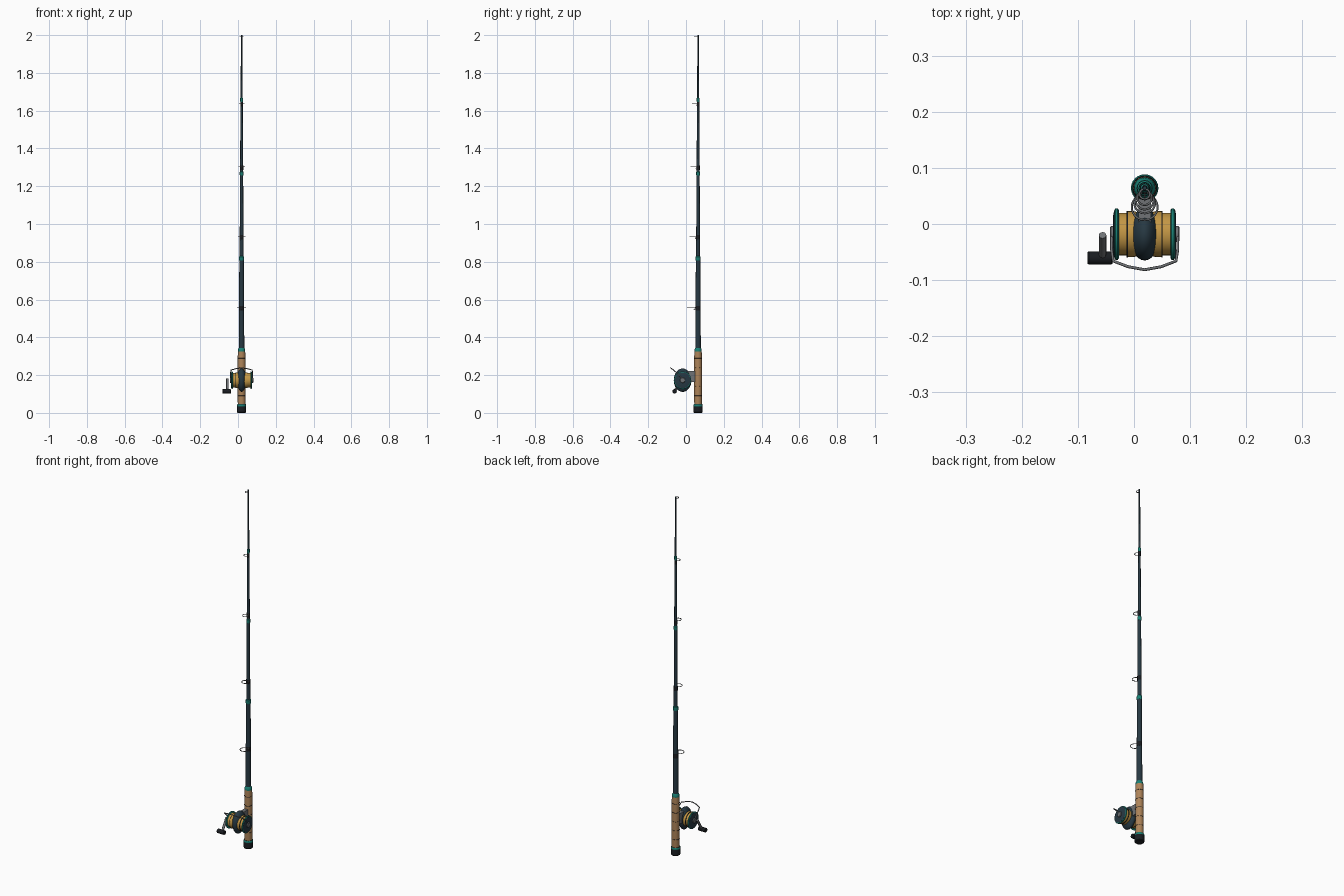
import bpy, math
from mathutils import Vector

if "Cube" in bpy.data.objects:
    bpy.data.objects.remove(bpy.data.objects["Cube"])

RX, RY = 0.019, 0.064                      # rod axis
REEL = Vector((0.019, -0.018, 0.173))      # reel centre


def mat(name, c):
    m = bpy.data.materials.new(name)
    m.diffuse_color = (*c, 1)
    m.use_nodes = True
    m.node_tree.nodes["Principled BSDF"].inputs["Base Color"].default_value = m.diffuse_color
    return m


NAVY = mat("navy", (0.02, 0.04, 0.055))
BLACK = mat("black", (0.01, 0.012, 0.015))
GOLD = mat("gold", (0.55, 0.31, 0.06))
CORK = mat("cork", (0.42, 0.23, 0.10))
TEAL = mat("teal", (0.01, 0.22, 0.18))
METAL = mat("metal", (0.16, 0.17, 0.18))


def finish(ob, name, m, angle=35):
    ob.name = name
    ob.data.materials.append(m)
    bpy.ops.object.select_all(action='DESELECT')
    ob.select_set(True)
    bpy.context.view_layer.objects.active = ob
    bpy.ops.object.shade_smooth_by_angle(angle=math.radians(angle))
    return ob


def lathe(name, prof, m, loc=(RX, RY, 0), axis='Z', n=24):
    """Closed solid of revolution from (radius, height) points."""
    verts, faces = [], []
    for r, h in prof:
        for i in range(n):
            a = 2 * math.pi * i / n
            c, s = r * math.cos(a), r * math.sin(a)
            verts.append((c, s, h) if axis == 'Z' else (h, c, s))
    for j in range(len(prof) - 1):
        for i in range(n):
            k = (i + 1) % n
            faces.append((j * n + i, j * n + k, (j + 1) * n + k, (j + 1) * n + i))
    faces.append(tuple(reversed(range(n))))
    faces.append(tuple(range((len(prof) - 1) * n, len(prof) * n)))
    me = bpy.data.meshes.new(name)
    me.from_pydata(verts, [], faces)
    ob = bpy.data.objects.new(name, me)
    bpy.context.collection.objects.link(ob)
    ob.location = loc
    return finish(ob, name, m)


def torus(name, loc, R, r, m, rot=(0, 0, 0)):
    bpy.ops.mesh.primitive_torus_add(location=loc, rotation=rot, major_radius=R, minor_radius=r,
                                     major_segments=28, minor_segments=8)
    return finish(bpy.context.object, name, m, 60)


def wire(name, pts, r, m):
    cu = bpy.data.curves.new(name, 'CURVE')
    cu.dimensions = '3D'
    cu.bevel_depth, cu.bevel_resolution, cu.use_fill_caps = r, 2, True
    sp = cu.splines.new('POLY')
    sp.points.add(len(pts) - 1)
    for p, q in zip(sp.points, pts):
        p.co = (*q, 1)
    ob = bpy.data.objects.new(name, cu)
    bpy.context.collection.objects.link(ob)
    cu.materials.append(m)
    return ob


# Butt cap, cork grip and trim
lathe("butt_cap", [(0.021, 0), (0.024, 0.004), (0.024, 0.034), (0.022, 0.046)], BLACK)
lathe("butt_trim", [(0.0235, 0.034), (0.0245, 0.036), (0.0245, 0.042), (0.0225, 0.045)], TEAL)
lathe("cork_grip", [(0.020, 0.044), (0.0205, 0.06), (0.0205, 0.30), (0.019, 0.328)], CORK)
for i in range(5):
    torus(f"grip_groove_{i + 1}", (RX, RY, 0.09 + 0.05 * i), 0.0202, 0.0011, BLACK)
lathe("grip_collar", [(0.019, 0.324), (0.0195, 0.328), (0.018, 0.338), (0.014, 0.345)], TEAL)

# Telescoping rod sections with collars at the joints
sections = [(0.34, 0.82, 0.0145, 0.0120), (0.82, 1.27, 0.0105, 0.0085),
            (1.27, 1.66, 0.0080, 0.0060), (1.66, 2.0, 0.0055, 0.0035)]
for i, (z0, z1, r0, r1) in enumerate(sections):
    lathe(f"rod_section_{i + 1}", [(r0, z0 - 0.01), (r1, z1)], NAVY, n=16)
    if i < 3:
        c = r1 + 0.0015
        lathe(f"joint_collar_{i + 1}", [(c - .001, z1 - 0.014), (c, z1 - 0.011),
                                        (c, z1 + 0.006), (c - 0.003, z1 + 0.010)], TEAL, n=16)

# Line guides
for i, (z, R, rr) in enumerate([(0.56, 0.023, 0.013), (0.935, 0.0185, 0.010), (1.305, 0.016, 0.008),
                                (1.64, 0.013, 0.006), (1.991, 0.009, 0.0035)]):
    front = RY - rr
    cy = front - R + 0.002
    torus(f"guide_ring_{i + 1}", (RX, cy, z), R, 0.0018, METAL)
    wire(f"guide_foot_{i + 1}", [(RX, front + 0.003, z - 0.014), (RX, cy + R * 0.25 + 0.006, z - 0.014),
                                 (RX, cy + R, z)], 0.0016, METAL)
    if i < 4:
        lathe(f"guide_wrap_{i + 1}", [(rr + .0008, z - 0.018), (rr + .0008, z + 0.006)], BLACK, n=16)

# Reel foot and stem
bpy.ops.mesh.primitive_cube_add(size=1, location=(RX, 0.024, 0.193))
stem = bpy.context.object
stem.scale = (0.022, 0.054, 0.058)
bev = stem.modifiers.new("bevel", 'BEVEL')
bev.width, bev.segments = 0.004, 2
finish(stem, "reel_stem", METAL)

# Reel body: rounded housing, tapering to the bottom
bpy.ops.mesh.primitive_uv_sphere_add(segments=28, ring_count=16, radius=1, location=REEL)
body = bpy.context.object
for v in body.data.vertices:
    t = 1 - 0.2 * max(0, -v.co.z)
    v.co = (v.co.x * 0.027 * t, v.co.y * 0.047, v.co.z * 0.062)
finish(body, "reel_body", NAVY, 60)

# Spools, rims, end caps and pivot hubs on both sides
for s, side in ((-1, "left"), (1, "right")):
    def part(name, prof, m):
        prof = prof if s > 0 else [(r, -h) for r, h in reversed(prof)]
        lathe(f"{side}_{name}", prof, m, REEL, 'X', 28)
    part("spool", [(0.036, 0), (0.041, 0.020), (0.041, 0.030), (0.038, 0.032), (0.038, 0.050)], GOLD)
    part("spool_band", [(0.0415, 0.030), (0.0415, 0.032)], BLACK)
    part("rim", [(0.043, 0.046), (0.046, 0.048), (0.046, 0.052), (0.043, 0.054)], TEAL)
    part("end_cap", [(0.042, 0.047), (0.042, 0.0545), (0.034, 0.056)], NAVY)
    part("pivot_hub", [(0.014, 0.050), (0.014, 0.060), (0.012, 0.062)], METAL)

# Bail wire, mirrored about the reel centre
half = [(0.059, -0.020, 0.180), (0.059, -0.045, 0.208), (0.056, -0.066, 0.227), (0.030, -0.076, 0.234)]
wire("bail", [(RX - x, y, z) for x, y, z in half] + [(RX, -0.0815, 0.238)] +
     [(RX + x, y, z) for x, y, z in reversed(half)], 0.0026, METAL)

# Crank arm, its shaft and knob
wire("crank_arm", [(-0.056, -0.020, 0.180), (-0.056, -0.060, 0.114)], 0.0068, METAL)
lathe("crank_knob", [(0.010, -0.0225), (0.0118, -0.020), (0.0118, 0.020), (0.010, 0.0225)],
      BLACK, (-0.0605, -0.0605, 0.114), 'X', 16)
